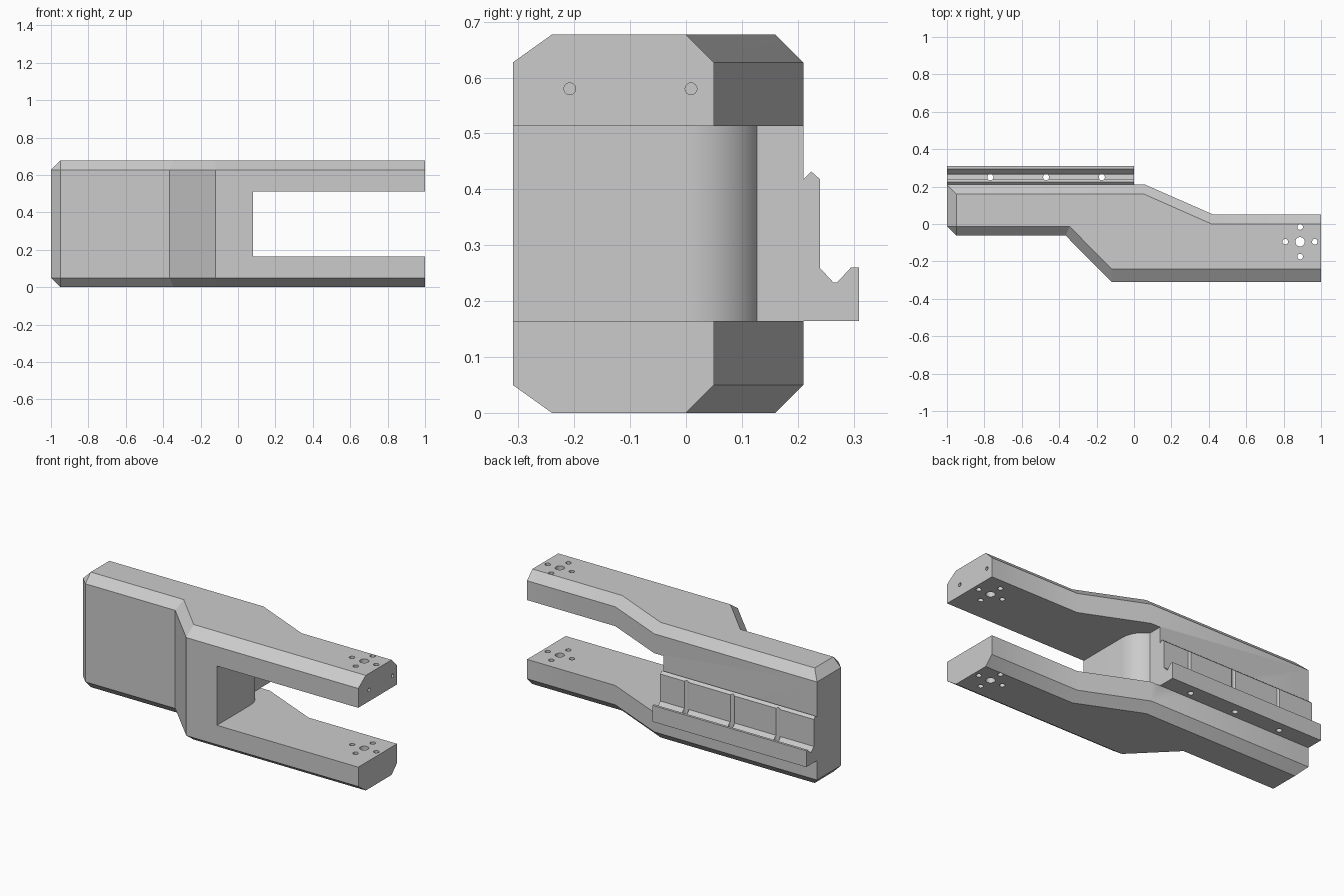
import bpy, bmesh, math
from mathutils import Matrix, Vector

cube = bpy.data.objects.get("Cube")
if cube:
    bpy.data.objects.remove(cube, do_unlink=True)

grey = bpy.data.materials.new("plain grey")
grey.use_nodes = True
GREY = (0.6, 0.6, 0.6, 1)
grey.diffuse_color = GREY
grey.node_tree.nodes["Principled BSDF"].inputs["Base Color"].default_value = GREY


def finish(name, bm):
    """Turn a bmesh into a grey object."""
    bmesh.ops.remove_doubles(bm, verts=bm.verts, dist=1e-5)
    bmesh.ops.recalc_face_normals(bm, faces=bm.faces)
    mesh = bpy.data.meshes.new(name)
    bm.to_mesh(mesh)
    bm.free()
    mesh.materials.append(grey)
    obj = bpy.data.objects.new(name, mesh)
    bpy.context.collection.objects.link(obj)
    return obj


def loft(name, rings):
    """Skin a stack of matching outlines and cap both ends."""
    bm = bmesh.new()
    loops = [[bm.verts.new(p) for p in ring] for ring in rings]
    for a, b in zip(loops, loops[1:]):
        for i in range(len(a)):
            j = (i + 1) % len(a)
            bm.faces.new((a[i], a[j], b[j], b[i]))
    bm.faces.new(loops[0][::-1])
    bm.faces.new(loops[-1])
    return finish(name, bm)


def drills(name, holes, axis, depth):
    """Disjoint cylinders, each given by centre and radius."""
    bm = bmesh.new()
    turn = Vector((0, 0, 1)).rotation_difference(Vector(axis)).to_matrix().to_4x4()
    for centre, r in holes:
        bmesh.ops.create_cone(bm, cap_ends=True, segments=32, radius1=r, radius2=r,
                              depth=depth, matrix=Matrix.Translation(centre) @ turn)
    return finish(name, bm)


def cut(obj, cutter):
    """Subtract the cutter from the object, then discard it."""
    cutter.hide_render = True
    mod = obj.modifiers.new("cut", 'BOOLEAN')
    mod.operation = 'DIFFERENCE'
    mod.solver = 'EXACT'
    mod.object = cutter
    bpy.ops.object.select_all(action='DESELECT')
    bpy.context.view_layer.objects.active = obj
    obj.select_set(True)
    bpy.ops.object.modifier_apply(modifier=mod.name)
    bpy.data.objects.remove(cutter, do_unlink=True)


def smooth(obj):
    bpy.ops.object.select_all(action='DESELECT')
    bpy.context.view_layer.objects.active = obj
    obj.select_set(True)
    bpy.ops.object.shade_smooth_by_angle(angle=math.radians(30))


# Offset body with chamfered long edges: wide outline and inset outline
HEIGHT, BEVEL = 0.677, 0.05
SLOT_LOW, SLOT_HIGH = 0.164, 0.513
wide = [(-1, -0.0125), (-0.95, -0.0625), (-0.365, -0.0625), (-0.12, -0.31), (1, -0.31),
        (1, 0.05), (0.425, 0.05), (0.06, 0.21), (-1, 0.21)]
inset = [(-0.95, -0.0125), (-0.95, -0.0125), (-0.345, -0.0125), (-0.12, -0.24), (1, -0.24),
         (1, 0), (0.415, 0), (0.053, 0.16), (-0.95, 0.16)]
levels = [(inset, 0), (wide, BEVEL), (wide, HEIGHT - BEVEL), (inset, HEIGHT)]
body = loft("fork_body", [[(x, y, z) for x, y in ring] for ring, z in levels])

# Slot between the two arms, its inner wall rounded toward the back
R = 0.141
end = math.asin(0.127 / R)
arc = [(0.08 - R + R * math.cos(end * i / 16), R * math.sin(end * i / 16)) for i in range(17)]
arc[-1] = (0, 0.127)
slot = [(0.08, -0.5), (1.5, -0.5), (1.5, 0.5), (0, 0.5)] + arc[::-1]
cut(body, loft("slot_cutter", [[(x, y, z) for x, y in slot] for z in (SLOT_LOW, SLOT_HIGH)]))

# Bolt circle through both arms
cx, cy = 0.888, -0.095
bolts = [((cx, cy, 0.34), 0.025)]
for k in range(4):
    a = k * math.pi / 2
    bolts.append(((cx + 0.079 * math.cos(a), cy + 0.079 * math.sin(a), 0.34), 0.015))
cut(body, drills("bolt_cutter", bolts, (0, 0, 1), 1))

# Pin holes in the tip of the upper arm
cut(body, drills("pin_cutter", [((1, y, 0.58), 0.0105) for y in (-0.208, 0.009)], (1, 0, 0), 0.12))
smooth(body)

# Hooked rail along the back
hook = [(0.21, SLOT_LOW), (0.31, SLOT_LOW), (0.31, 0.26), (0.295, 0.26), (0.27, 0.233),
        (0.264, 0.233), (0.24, 0.259), (0.24, 0.418), (0.224, 0.432), (0.21, 0.418)]
rail = loft("back_rail", [[(x, y, z) for y, z in hook] for x in (-1, 0)])
cut(rail, drills("rail_cutter", [((x, 0.25, 0.34), 0.016) for x in (-0.768, -0.47, -0.172)],
                 (0, 0, 1), 1))
smooth(rail)
